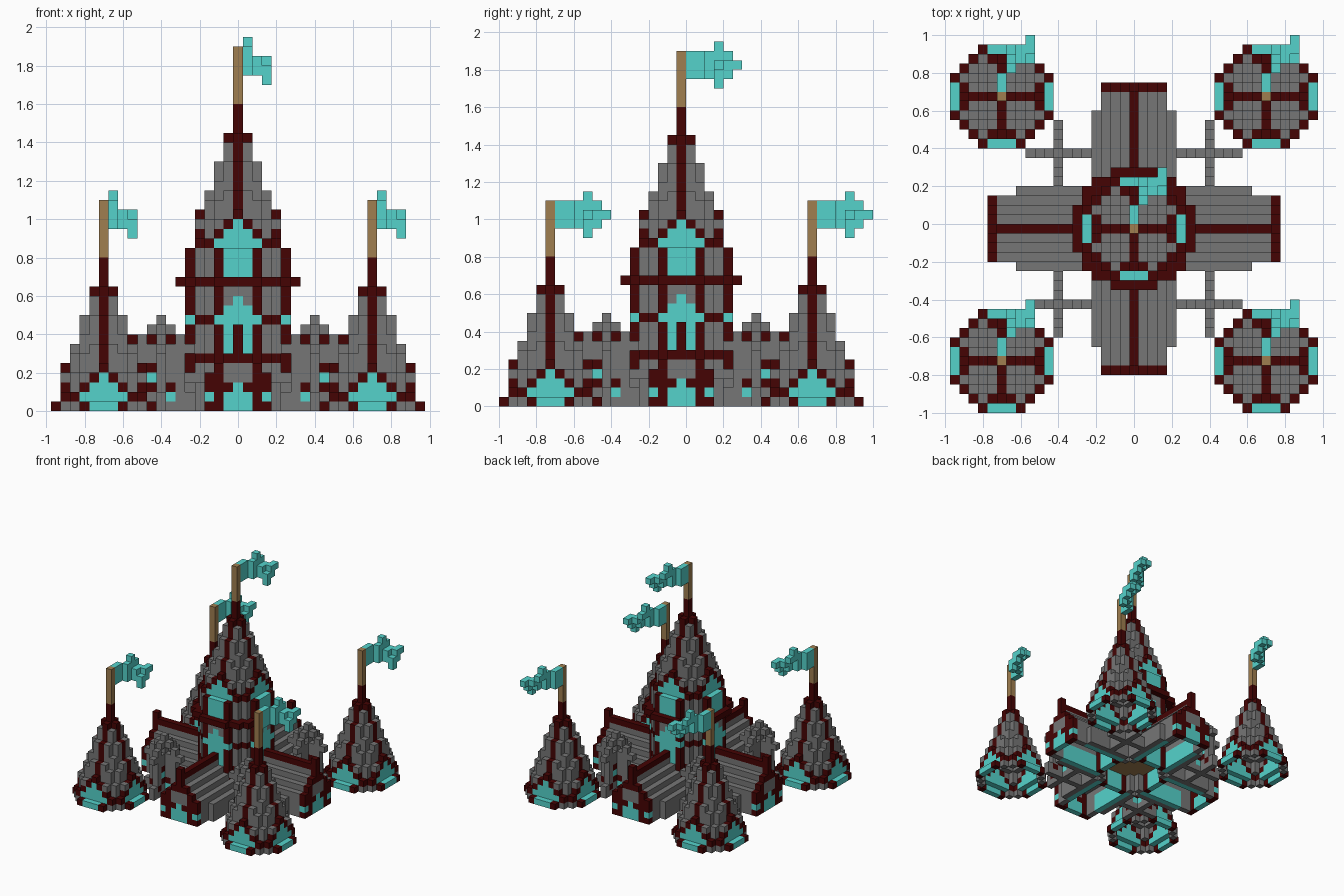
import bpy, bmesh
from mathutils import Vector

if "Cube" in bpy.data.objects:
    bpy.data.objects.remove(bpy.data.objects["Cube"])

S = 0.05                       # block size
STONE, TRIM, TEAL, WOOD = range(4)


def material(name, rgb):
    m = bpy.data.materials.new(name)
    m.use_nodes = True
    m.diffuse_color = (*rgb, 1)
    m.node_tree.nodes["Principled BSDF"].inputs["Base Color"].default_value = (*rgb, 1)
    return m


MATS = [material("grey stone", (0.18, 0.18, 0.18)),
        material("dark red trim", (0.06, 0.001, 0.001)),
        material("teal", (0.09, 0.65, 0.60)),
        material("pole wood", (0.35, 0.21, 0.08))]

AXES = [Vector(a) * s for a in ((1, 0, 0), (0, 1, 0), (0, 0, 1)) for s in (1, -1)]


def build(name, cells, at=(0, 0, 0)):
    """Turn a dictionary of blocks into one mesh of outer faces."""
    bm = bmesh.new()
    for cell, mat in cells.items():
        c = Vector(cell) + Vector((0, 0, 0.5))
        for n in AXES:
            if tuple(int(v) for v in Vector(cell) + n) in cells:
                continue
            u = Vector((n.y, n.z, n.x))
            v = n.cross(u)
            quad = [c + (n + u * a + v * b) / 2
                    for a, b in ((-1, -1), (1, -1), (1, 1), (-1, 1))]
            face = bm.faces.new([bm.verts.new(p * S) for p in quad])
            face.material_index = mat
    bmesh.ops.remove_doubles(bm, verts=bm.verts, dist=S / 100)
    mesh = bpy.data.meshes.new(name)
    bm.to_mesh(mesh)
    bm.free()
    for m in MATS:
        mesh.materials.append(m)
    ob = bpy.data.objects.new(name, mesh)
    ob.location = Vector(at) * S + Vector((0, -S / 2, 0))
    bpy.context.collection.objects.link(ob)


def plan(r, total):
    """Octagonal set of columns."""
    span = range(-r, r + 1)
    return [(x, y) for x in span for y in span if abs(x) + abs(y) <= total]


def ranked(x, y):
    return max(abs(x), abs(y)), min(abs(x), abs(y))


# Spire: stepped roof with four gables and ribs, column heights by ring
HEIGHTS = {0: [16], 1: [13, 12], 2: [10, 10, 8], 3: [7, 7, 6, 4],
           4: [5, 4, 4, 2], 5: [1, 1, 1]}


def spire():
    heights = {(x, y): HEIGHTS[ranked(x, y)[0]][ranked(x, y)[1]]
               for x, y in plan(5, 7)}
    cells = {}
    for (x, y), h in heights.items():
        a, b = ranked(x, y)
        for k in range(h):
            around = [heights.get(p, 0) for p in
                      ((x + 1, y), (x - 1, y), (x, y + 1), (x, y - 1))]
            if k < h - 1 and min(around) > k:
                continue           # hollow inside
            mat = STONE
            if a == 5:
                mat = TRIM if b == 2 else TEAL
            elif a == 4:           # gable edge climbs to the rib
                if k == 4 - b:
                    mat = TRIM
                elif k < 4 - b and b < 3:
                    mat = TEAL
            elif b == 0 or k == 12:
                mat = TRIM
            cells[x, y, k] = mat
    return cells


# Flag: waving cloth that drifts sideways along its length
def flag():
    cells = {}
    for k in (19, 20, 21):
        for y, x in ((1, 0), (2, 0), (3, 1)):
            cells[x, y, k] = TEAL
        cells[22 - k, 5, k] = TEAL
    for k, x in zip(range(18, 23), (3, 3, 2, 1, 1)):
        cells[x, 4, k] = TEAL
    for k in (19, 20):
        cells[2, 4, k] = cells[3, 5, k] = TEAL
    cells[3, 6, 20] = TEAL
    return cells


POLE = {(0, 0, k): WOOD for k in range(16, 22)}

TOWERS = {"centre": (0, 0, 16)}
CORNERS = {end + "_" + side: (sx, sy) for sx, side in ((1, "left"), (-1, "right"))
           for sy, end in ((-1, "front"), (1, "back"))}
for where, (sx, sy) in CORNERS.items():
    TOWERS[where] = (14 * sx, 14 * sy, 0)
for where, at in TOWERS.items():
    build(where + "_spire", spire(), at)
    build(where + "_flag_pole", POLE, at)
    build(where + "_flag", flag(), at)

# Keep: octagonal walls with trimmed posts, a dark band and gabled windows
keep = {}
for x, y in plan(5, 7):
    a, b = ranked(x, y)
    if a < 5 and a + b < 7:
        keep[x, y, 3] = WOOD       # floor
        continue
    for k in range(16):
        mat = TEAL if b <= 1 else TRIM if b == 2 else STONE
        if k == 5:
            mat = TRIM
        elif k == 9:
            mat = TRIM if b > 2 else TEAL
        elif k == 12 and b <= 1 or k == 11 and b == 1:
            mat = STONE
        keep[x, y, k] = mat
build("keep_walls", keep)

# Ledge around the keep
build("keep_ledge", {(x, y, 13): TRIM for x, y in plan(6, 9)
                     if abs(x) + abs(y) in (7, 8)
                     or max(abs(x), abs(y)) == 6 and abs(x) + abs(y) < 9
                     or ranked(x, y) == (5, 4)})


# Wing: low vaulted hall with a ridge wall, stepped roof and arched gable end
def gable_colour(a, k):
    if k >= 5 or a == 2 or a == 3 and k != 1 or a == 1 and k == 2:
        return TRIM
    return TEAL if k < 3 else STONE


def wing():
    cells = {}
    for t in range(5, 16):
        for d in range(-4, 5):
            a = abs(d)
            h = [8, 6, 5, 4, 3][a]
            if a == 4 and t > 12:
                continue
            if t == 15 and a == 0:
                h += 1             # post at the gable top
            for k in range(h):
                if t == 15:
                    mat = gable_colour(a, k)
                elif a <= 2 and k < 4:
                    continue       # open passage
                elif a == 3 and k < 3 and t <= 12:
                    mat = TEAL     # lining
                else:
                    mat = TRIM if k == 7 else STONE
                cells[d, -t, k] = mat
    return cells


def turned(cells, times):
    for _ in range(times):
        cells = {(-y, x, k): m for (x, y, k), m in cells.items()}
    return cells


for n, side in enumerate(("front", "left", "back", "right")):
    build(side + "_wing", turned(wing(), n))


# Cross walls: pierced battlemented pieces, outward is positive d
def cross_wall(sx, sy):
    cells = {}
    for d in range(-3, 4):
        a = abs(d)
        for k in range({0: 10, 1: 9}.get(a, 8)):
            if k == 7 and a % 2 or a == 3 and 2 <= k <= 5:
                continue           # openings and gaps
            mat = STONE
            if (d, k) in ((1, 3), (-1, 1)):
                mat = TEAL
            elif (d, k) in ((1, 4), (1, 2), (-1, 2), (2, 1)):
                mat = TRIM
            cells[d * sx, 0, k] = mat
            cells[0, d * sy, k] = mat
    return cells


for where, (sx, sy) in CORNERS.items():
    build(where + "_cross_wall", cross_wall(sx, sy), (8 * sx, 8 * sy, 0))
